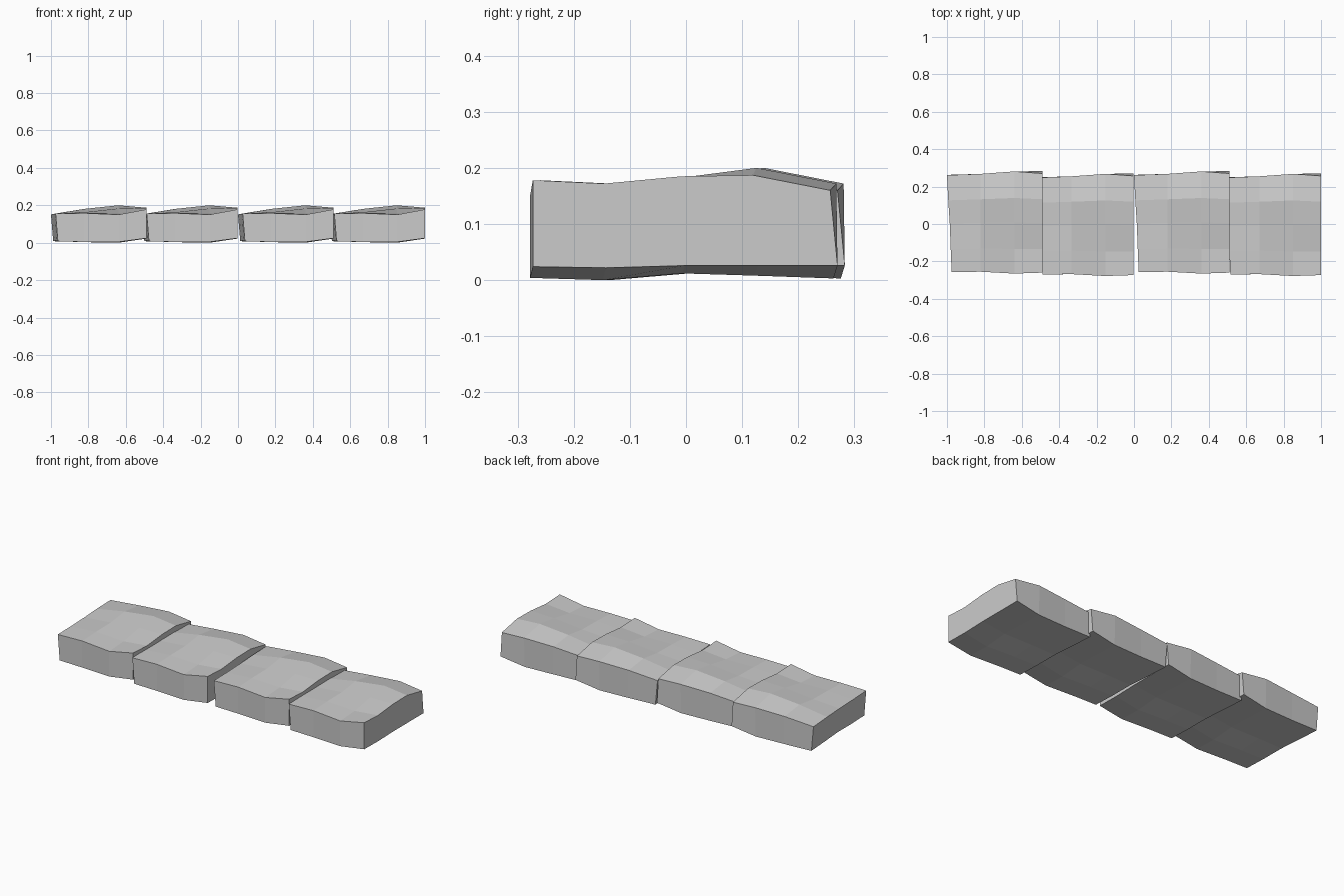
import bpy, bmesh

if "Cube" in bpy.data.objects:
    bpy.data.objects.remove(bpy.data.objects["Cube"])

# Plan of one rough stone: rows run front to back, columns left to right
LEFT_X = [-0.975, -0.98, -0.985, -0.993, -1.0]
COL_X = [None, -0.82, -0.64, -0.49]
FRONT_Y = [-0.26, -0.258, -0.268, -0.263]
BACK_TOP = [0.258, 0.265, 0.278, 0.267]
BACK_LOW = [0.26, 0.265, 0.273, 0.28]
ROW_T = [0, 0.24, 0.5, 0.74, 1]

# Heights per row (front to back), each with four columns
TOP_Z = [[0.155, 0.158, 0.150, 0.178],
         [0.153, 0.163, 0.158, 0.172],
         [0.153, 0.165, 0.183, 0.185],
         [0.153, 0.181, 0.200, 0.187],
         [0.150, 0.164, 0.172, 0.160]]
LOW_Z = [[0.008, 0.004, 0.004, 0.024],
         [0.008, 0.003, 0.000, 0.022],
         [0.012, 0.012, 0.012, 0.026],
         [0.010, 0.009, 0.008, 0.026],
         [0.008, 0.004, 0.003, 0.026]]


def grid_verts(bm, heights, back, left_shift, right_shift):
    rows = []
    for r, t in enumerate(ROW_T):
        row = []
        for c in range(4):
            x = LEFT_X[r] + left_shift if c == 0 else COL_X[c]
            if c == 3:
                x += right_shift
            y = FRONT_Y[c] + (back[c] - FRONT_Y[c]) * t
            row.append(bm.verts.new((x, y, heights[r][c])))
        rows.append(row)
    return rows


def make_stone(name, dx, dy):
    bm = bmesh.new()
    top = grid_verts(bm, TOP_Z, BACK_TOP, 0, 0)
    low = grid_verts(bm, LOW_Z, BACK_LOW, 0.012, 0)
    # Top and underside
    for g in (top, low):
        for r in range(4):
            for c in range(3):
                bm.faces.new((g[r][c], g[r][c + 1], g[r + 1][c + 1], g[r + 1][c]))
    # Side walls around the rim
    rim = ([(0, c) for c in range(3)] + [(r, 3) for r in range(4)]
           + [(4, c) for c in (3, 2, 1)] + [(r, 0) for r in (4, 3, 2, 1)])
    for (r, c), (r2, c2) in zip(rim, rim[1:] + rim[:1]):
        bm.faces.new((low[r][c], low[r2][c2], top[r2][c2], top[r][c]))
    bmesh.ops.recalc_face_normals(bm, faces=bm.faces)
    mesh = bpy.data.meshes.new(name)
    bm.to_mesh(mesh)
    bm.free()
    ob = bpy.data.objects.new(name, mesh)
    ob.location = (dx, dy, 0)
    bpy.context.collection.objects.link(ob)


# Row of four stones, slightly staggered
for i, (dx, dy) in enumerate([(0, 0.003), (0.487, -0.01), (1.0, 0.003), (1.49, -0.01)]):
    make_stone(f"stone_block_{i + 1}", dx, dy)
